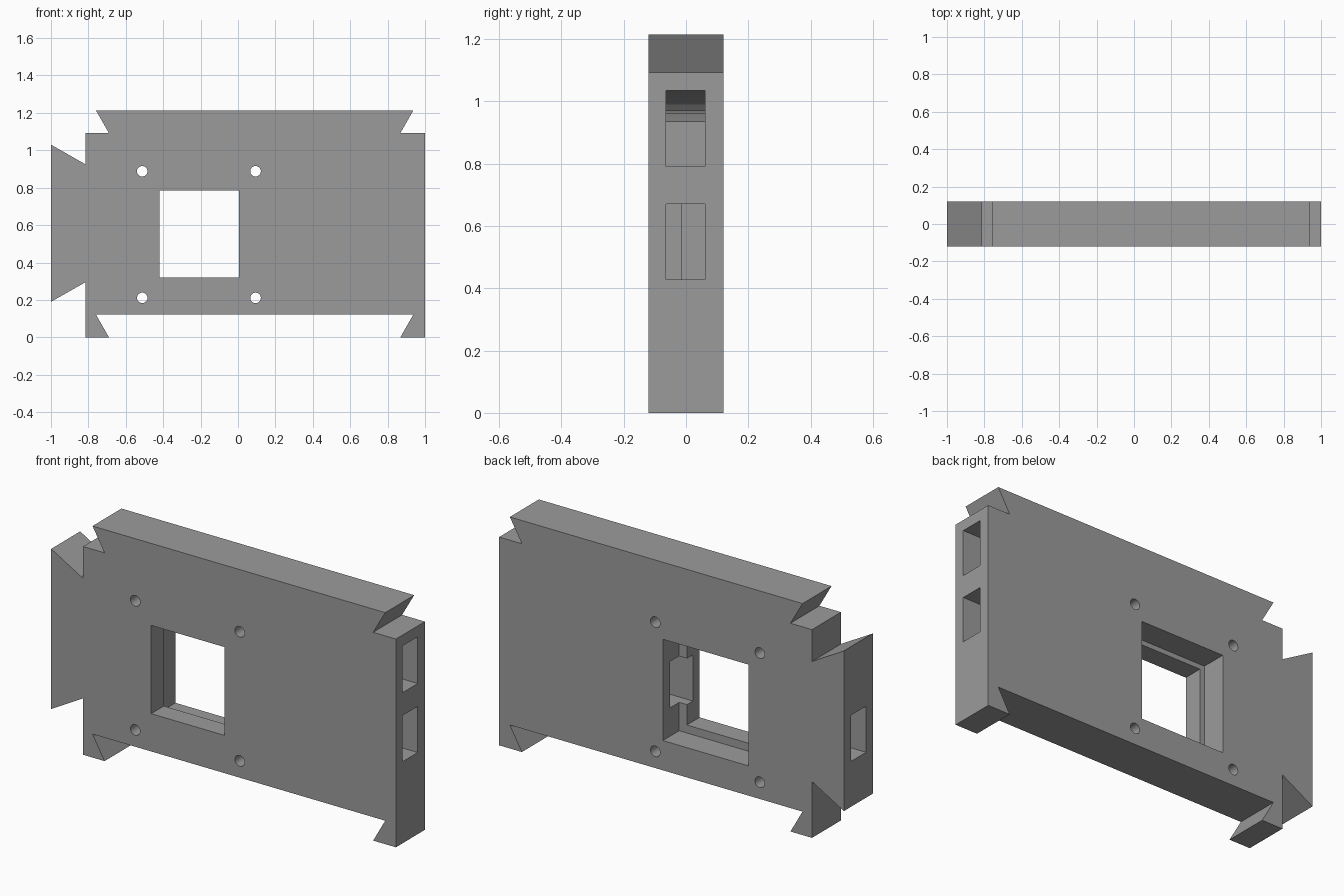
import bpy
import bmesh
import math

if "Cube" in bpy.data.objects:
    bpy.data.objects.remove(bpy.data.objects["Cube"])

HALF = 0.12  # half thickness of the panel

grey = bpy.data.materials.new("mid grey")
grey.diffuse_color = (0.33, 0.33, 0.33, 1)
grey.use_nodes = True
grey.node_tree.nodes["Principled BSDF"].inputs["Base Color"].default_value = grey.diffuse_color


def prism(name, outline, y0, y1):
    """Extrude an (x, z) outline from y0 to y1."""
    bm = bmesh.new()
    face = bm.faces.new([bm.verts.new((x, y0, z)) for x, z in outline])
    new = bmesh.ops.extrude_face_region(bm, geom=[face])["geom"]
    verts = [v for v in new if isinstance(v, bmesh.types.BMVert)]
    bmesh.ops.translate(bm, verts=verts, vec=(0, y1 - y0, 0))
    bmesh.ops.recalc_face_normals(bm, faces=bm.faces)
    mesh = bpy.data.meshes.new(name)
    bm.to_mesh(mesh)
    bm.free()
    mesh.materials.append(grey)
    obj = bpy.data.objects.new(name, mesh)
    bpy.context.collection.objects.link(obj)
    return obj


def rect(x0, x1, z0, z1):
    return [(x0, z0), (x1, z0), (x1, z1), (x0, z1)]


def cut(target, outline, y0, y1):
    """Subtract a prism from the target and discard the cutter."""
    cutter = prism("cutter", outline, y0, y1)
    cutter.hide_render = True
    mod = target.modifiers.new("cut", "BOOLEAN")
    mod.operation, mod.solver, mod.object = "DIFFERENCE", "EXACT", cutter
    bpy.context.view_layer.objects.active = target
    bpy.ops.object.modifier_apply(modifier=mod.name)
    bpy.data.objects.remove(cutter)


# Panel with dovetail tongues on top and left, dovetail groove below
panel = prism("dovetail_panel", [
    (-0.815, 0), (-0.69, 0), (-0.76, 0.123), (0.938, 0.123), (0.868, 0), (1, 0),
    (1, 1.092), (0.868, 1.092), (0.938, 1.214), (-0.76, 1.214), (-0.69, 1.092),
    (-0.815, 1.092), (-0.815, 0.925), (-1, 1.03), (-1, 0.19), (-0.815, 0.295),
], -HALF, HALF)

# Stepped window: narrow at the front, wider at the back
cut(panel, rect(-0.42, 0.005, 0.321, 0.784), -0.2, 0.05)
cut(panel, rect(-0.447, 0.05, 0.279, 0.81), -0.015, 0.2)

# Lower cable channel from the right edge into the window
cut(panel, rect(-0.1, 1.1, 0.428, 0.67), -0.064, 0.061)

# Upper cable channel over the window and down to the left edge
cut(panel, [
    (1.1, 0.79), (0.16, 0.79), (0.16, 0.935), (0.05, 0.96), (-0.1, 0.97),
    (-0.40, 0.96), (-0.52, 0.93), (-0.56, 0.86), (-0.56, 0.428), (-1.1, 0.428),
    (-1.1, 0.67), (-0.72, 0.67), (-0.72, 0.90), (-0.64, 0.99), (-0.5, 1.035),
    (1.1, 1.035),
], -0.064, 0.061)

# Four screw holes
for hx in (-0.512, 0.094):
    for hz in (0.211, 0.888):
        ring = [(hx + 0.028 * math.cos(a * math.tau / 32),
                 hz + 0.028 * math.sin(a * math.tau / 32)) for a in range(32)]
        cut(panel, ring, -0.2, 0.2)

bpy.ops.object.select_all(action="DESELECT")
panel.select_set(True)
bpy.context.view_layer.objects.active = panel
bpy.ops.object.shade_smooth_by_angle(angle=math.radians(20))
